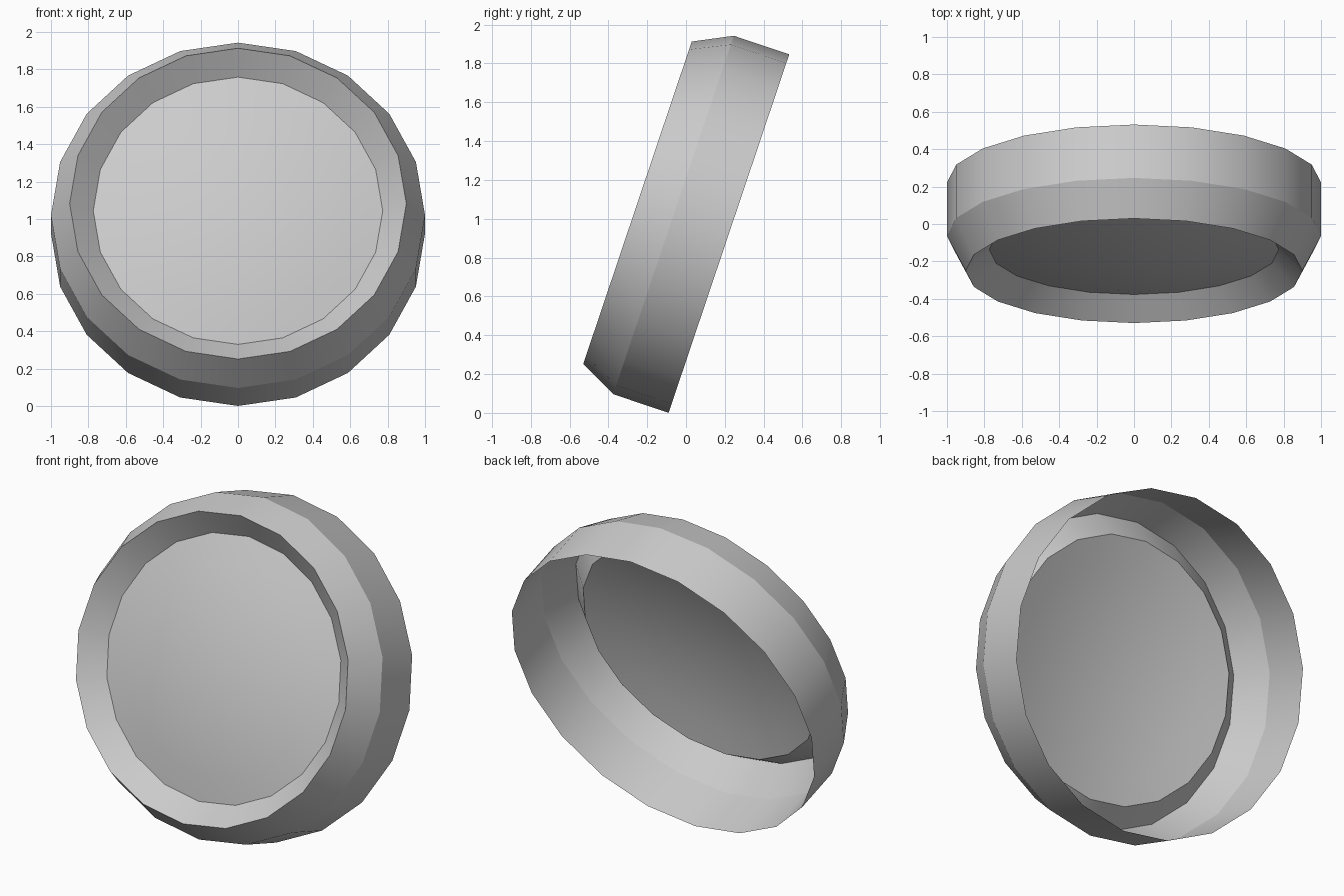
import bpy, bmesh
from math import sin, cos, pi, radians

if "Cube" in bpy.data.objects:
    bpy.data.objects.remove(bpy.data.objects["Cube"])

SIDES = 20
TILT = radians(18.6)
SQUASH = 0.974            # drum is slightly lower than wide
FRONT = (-0.25, 1.082)    # y, z of the front ring's centre


def place(r, depth, a):
    """Point at radius r, angle a, and depth behind the front ring, tilted."""
    up = r * SQUASH * cos(a)
    return (r * sin(a),
            FRONT[0] + depth * cos(TILT) + up * sin(TILT),
            FRONT[1] - depth * sin(TILT) + up * cos(TILT))


def lathe(name, profile, angle=23):
    """Revolve (radius, depth) points; radius 0 closes to a centre point."""
    bm = bmesh.new()
    rings = []
    for r, d in profile:
        if r == 0:
            rings.append([bm.verts.new(place(0, d, 0))] * SIDES)
        else:
            rings.append([bm.verts.new(place(r, d, 2 * pi * i / SIDES)) for i in range(SIDES)])
    for p, q in zip(rings, rings[1:]):
        for i in range(SIDES):
            j = (i + 1) % SIDES
            loop = [p[i], p[j], q[j], q[i]]
            bm.faces.new(list(dict.fromkeys(loop)))
    me = bpy.data.meshes.new(name)
    bm.to_mesh(me)
    bm.free()
    ob = bpy.data.objects.new(name, me)
    bpy.context.collection.objects.link(ob)
    bpy.ops.object.select_all(action='DESELECT')
    ob.select_set(True)
    bpy.context.view_layer.objects.active = ob
    bpy.ops.object.shade_smooth_by_angle(angle=radians(angle))
    return ob


# outer wall, open at the back, with the funnel rim turned inward at the front
RIM, DEPTH, BULGE = 0.774, 0.120, 0.095
lathe("housing", [(RIM, DEPTH), (0.90, 0), (1.0, 0.196), (1.0, 0.497)])

# domed front panel
lathe("lens", [(RIM * k / 5, DEPTH - BULGE * (1 - (k / 5) ** 2)) for k in range(6)])
